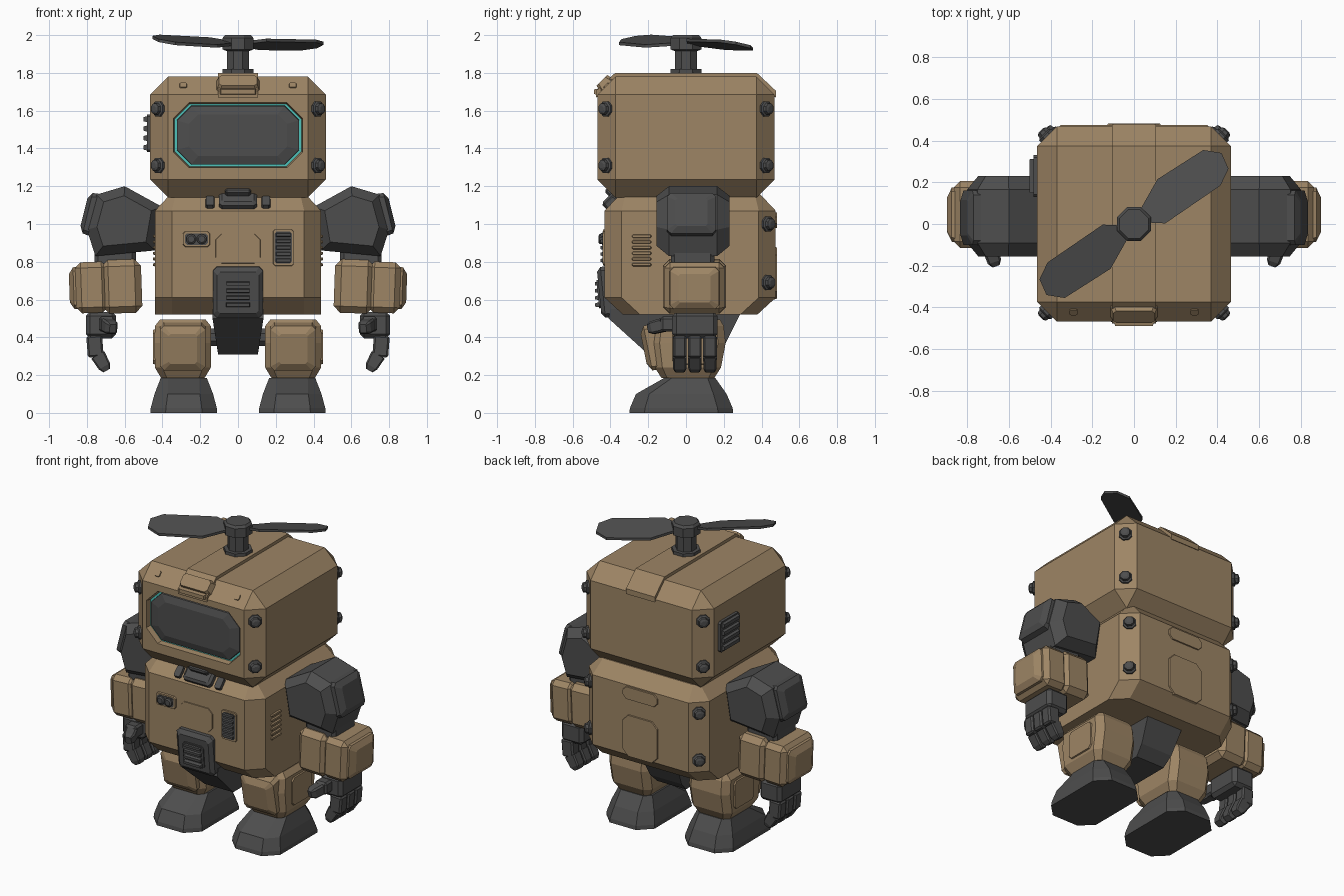
import bpy, bmesh, math
from mathutils import Vector, Matrix

if "Cube" in bpy.data.objects:
    bpy.data.objects.remove(bpy.data.objects["Cube"])


def material(name, rgb):
    m = bpy.data.materials.new(name)
    m.diffuse_color = (*rgb, 1)
    m.use_nodes = True
    m.node_tree.nodes["Principled BSDF"].inputs["Base Color"].default_value = m.diffuse_color
    return m


TAN = material("tan_paint", (0.34, 0.235, 0.13))
DARK = material("dark_metal", (0.075, 0.075, 0.075))
TEAL = material("teal_glow", (0.08, 0.55, 0.5))


def loft(name, mat, rings, mirror=""):
    """Skin a list of equal-length point rings and cap both ends."""
    bm = bmesh.new()
    vs = [[bm.verts.new(p) for p in r] for r in rings]
    n = len(vs[0])
    for a, b in zip(vs, vs[1:]):
        for i in range(n):
            bm.faces.new((a[i], a[(i + 1) % n], b[(i + 1) % n], b[i]))
    bm.faces.new(vs[0])
    bm.faces.new(vs[-1])
    bmesh.ops.remove_doubles(bm, verts=bm.verts, dist=1e-5)
    bmesh.ops.recalc_face_normals(bm, faces=bm.faces)
    me = bpy.data.meshes.new(name)
    bm.to_mesh(me)
    bm.free()
    me.materials.append(mat)
    ob = bpy.data.objects.new(name, me)
    bpy.context.collection.objects.link(ob)
    if mirror:
        mod = ob.modifiers.new("Mirror", "MIRROR")
        mod.use_axis = ("x" in mirror, "y" in mirror, False)
    return ob


def block(name, mat, levels, loc=(0, 0, 0), normal=None, mirror=""):
    """Stack of cut-corner rectangles; each level is (height, half x, half y, corner cut)."""
    M = Matrix.Translation(loc)
    if normal:
        M = M @ Vector(normal).to_track_quat('Z', 'Y').to_matrix().to_4x4()
    rings = []
    for lv in levels:
        h, x, y, c = lv[:4]
        dy = lv[4] if len(lv) > 4 else 0
        pts = [(x, y - c), (x - c, y), (c - x, y), (-x, y - c),
               (-x, c - y), (c - x, -y), (x - c, -y), (x, c - y)]
        rings.append([M @ Vector((px, py + dy, h)) for px, py in pts])
    return loft(name, mat, rings, mirror)


def chamfered(h0, h1, x, y, b):
    """Levels of a box with every edge chamfered by b."""
    return [(h0, x - b, y - b, 0), (h0 + b, x, y, b), (h1 - b, x, y, b), (h1, x - b, y - b, 0)]


def turned(name, mat, levels, loc, normal, sides=8, mirror=""):
    """Low-sided round part; each level is (height, radius)."""
    M = Matrix.Translation(loc) @ Vector(normal).to_track_quat('Z', 'Y').to_matrix().to_4x4()
    return loft(name, mat, [[M @ Vector((r * math.cos(2 * math.pi * (i + .5) / sides),
                                         r * math.sin(2 * math.pi * (i + .5) / sides), h))
                             for i in range(sides)] for h, r in levels], mirror)


def vent(name, mat, loc, normal, x, y, n, out, mirror=""):
    """Framed grille with n horizontal slats."""
    block(name + "_frame", mat, [(-.02, x, y, .012), (out * .5, x, y, .012)], loc, normal, mirror)
    up = Vector((0, 0, 1)) if abs(normal[2]) < .9 else Vector((0, 1, 0))
    step = 2 * y / n
    for i in range(n):
        p = Vector(loc) + up * (-y + step * (i + .5))
        block(f"{name}_slat_{i}", mat, [(0, x * .85, step * .4, 0), (out, x * .8, step * .22, 0)],
              p, normal, mirror)


FRONT, BACK, SIDE = (0, -1, 0), (0, 1, 0), (1, 0, 0)

# Head with recessed visor
head = block("head", TAN, chamfered(1.14, 1.78, .465, .468, .095))
cutter = block("visor_cutter", TAN, [(-.045, .335, .165, .08), (.05, .35, .18, .085)],
               (0, -.468, 1.47), FRONT)
cutter.hide_render = True
cutter.hide_viewport = True
cut = head.modifiers.new("Visor", "BOOLEAN")
cut.object, cut.operation, cut.solver = cutter, 'DIFFERENCE', 'EXACT'
block("visor_glow", TEAL, [(-.05, .335, .166, .08), (-.035, .335, .166, .08)], (0, -.468, 1.47), FRONT)
block("visor_screen", DARK, [(-.04, .325, .157, .077), (-.022, .322, .154, .076), (-.008, .26, .11, .05)],
      (0, -.468, 1.47), FRONT)

# Roof band and brow
band = [(-.476, 1.67), (-.476, 1.705), (-.375, 1.80), (.375, 1.80), (.476, 1.705), (.476, 1.67),
        (.36, 1.72), (-.36, 1.72)]
loft("roof_band", TAN, [[(s * .105, y, z) for y, z in band] for s in (-1, 1)])
block("brow_plate", TAN, [(-.02, .115, .05, .015), (.022, .1, .04, .015)],
      (0, -.43, 1.745), (0, -1, 1))
block("brow_lip", TAN, [(-.01, .1, .018, 0), (.02, .09, .012, 0)], (0, -.468, 1.70), FRONT)
block("roof_marker", TAN, [(-.01, .02, .02, .006), (.006, .018, .018, .006)],
      (.29, -.421, 1.733), (0, -1, 1), "x")

# Head corner bolts and side grille
BOLT = [(-.02, .043), (.012, .043), (.018, .033), (.034, .03), (.04, .016)]
for z in (1.31, 1.61):
    turned("head_bolt", DARK, BOLT, (.418, -.42, z), (1, -1, 0), 8, "xy")
vent("head_side_grille", DARK, (-.465, .23, 1.48), (-1, 0, 0), .1, .1, 4, .035)

# Propeller
turned("propeller_base", DARK, [(1.79, .088), (1.82, .088)], (0, 0, 0), (0, 0, 1))
turned("propeller_shaft", DARK, [(1.81, .063), (1.93, .063)], (0, 0, 0), (0, 0, 1))
turned("propeller_hub", DARK, [(1.915, .065), (1.925, .088), (1.985, .088), (2.0, .075)], (0, 0, 0), (0, 0, 1))
blade = [(.05, .03), (.1, .05), (.22, .1), (.48, .075), (.54, .01), (.52, -.07), (.44, -.11), (.12, -.09), (.05, -.03)]
ang = math.radians(38)
for k in (0, 1):
    rings = []
    for t in (-.008, .008):
        ring = []
        for r, w in blade:
            p = Matrix.Rotation(ang + math.pi * k, 3, 'Z') @ Vector((r, w, 0))
            ring.append((p.x, p.y, 1.957 - .22 * w + .03 * r * (-1, 1)[k] + t))
        rings.append(ring)
    loft(f"propeller_blade_{k}", DARK, rings)

# Torso
block("torso", TAN, [(.52, .44, .355, .09, .022), (.61, .44, .453, .09, .022),
                     (1.07, .44, .453, .09, .022), (1.155, .36, .373, .03, .022)])
for z in (.69, 1.0):
    turned("torso_bolt", DARK, BOLT, (.395, .43, z), (1, 1, 0), 8, "x")
block("back_panel", TAN, [(-.01, .13, .14, .04), (.007, .125, .135, .04)], (0, .475, .74), BACK)
block("back_tab", TAN, [(-.01, .13, .045, .025), (.007, .125, .04, .025)], (0, .475, 1.02), BACK)
block("chest_panel", TAN, [(-.01, .12, .08, .03), (.005, .117, .077, .03)], (0, -.431, .87), FRONT)

# Chest handle, lugs, sensor and grilles
slope = (0, -1, 1)
block("chest_handle_base", DARK, [(-.03, .1, .05, .015), (.02, .1, .05, .015), (.032, .085, .035, .01)],
      (0, -.392, 1.12), slope)
block("chest_handle_grip", DARK, chamfered(0, .055, .068, .028, .01), (0, -.375, 1.155), slope)
block("chest_lug", DARK, [(-.03, .024, .04, .008), (.02, .022, .035, .008)], (.148, -.395, 1.11), slope, "x")
block("sensor_frame", TAN, [(-.01, .074, .043, .012), (.012, .07, .039, .012)], (-.22, -.431, .92), FRONT)
block("sensor_plate", DARK, [(0, .06, .03, .01), (.015, .06, .03, .01)], (-.22, -.431, .92), FRONT)
for x in (-.248, -.192):
    turned("sensor_lens", DARK, [(0, .027), (.026, .027), (.032, .018)], (x, -.431, .92), FRONT, 10)
block("chest_grille_frame", TAN, [(-.01, .056, .098, .01), (.008, .053, .095, .01)], (.24, -.431, .875), FRONT)
vent("chest_grille", DARK, (.24, -.431, .875), FRONT, .046, .085, 5, .022)
for i in range(6):
    block("torso_side_slat", TAN, [(-.01, .055, .012, .008), (.01, .048, .006, .004)],
          (.44, -.235, .785 + i * .03), SIDE, mirror="x")

# Pelvis and front guard
pelvis = [(-.40, .55, .135), (-.41, .50, .135), (-.20, .31, .105), (.15, .31, .105), (.21, .37, .115), (.30, .55, .135)]
loft("pelvis", DARK, [[(s * w, y, z) for y, z, w in pelvis] for s in (-1, 1)])
tilt = (0, -1, -.1)
block("front_guard", DARK, [(-.06, .132, .135, .02), (.015, .132, .135, .02), (.035, .11, .11, .015)],
      (0, -.425, .64), tilt)
vent("guard_grille", DARK, (0, -.452, .63), tilt, .075, .075, 4, .03)
turned("hip_axle", DARK, [(-.2, .05), (.2, .05)], (0, 0, .40), SIDE)

# Legs with knee pads
LEG = .292
block("leg", TAN, [(.185, .115, .14, .03, .01), (.24, .148, .175, .04, .01), (.37, .15, .195, .04, .015),
                   (.46, .148, .185, .04, .015), (.495, .12, .16, .02, .02)], (LEG, 0, 0), mirror="x")
block("knee_pad", TAN, [(-.06, .12, .125, .02), (.012, .12, .12, .02), (.035, .075, .08, .01)],
      (LEG, -.19, .345), (0, -1, -.2), "x")
block("leg_side_pad", TAN, [(-.02, .11, .1, .02), (.012, .1, .09, .02)], (LEG + .145, .03, .35), SIDE, "x")

# Feet
block("foot", DARK, [(0, .176, .275, .08, -.025), (.025, .175, .272, .08, -.025), (.10, .155, .24, .07, -.025),
                     (.185, .122, .135, .04, .02)], (.287, 0, 0), mirror="x")

# Shoulders
outline = [(.40, 1.09), (.60, 1.20), (.75, 1.155), (.80, .97), (.755, .83), (.44, .86)]
loft("shoulder", DARK, [[(.61 + (x - .61) * k, y, 1.02 + (z - 1.02) * k) for x, z in outline]
                        for y, k in ((-.155, .72), (-.09, 1), (.165, 1), (.23, .72))], "x")
block("shoulder_pad", DARK, [(-.05, .13, .12, .02), (.03, .13, .11, .02), (.05, .085, .075, .01)],
      (.767, .03, 1.05), (.97, 0, .24), "x")
block("elbow", DARK, chamfered(.77, .90, .11, .115, .02), (.65, .035, 0), mirror="x")

# Forearms
lean = (.999, 0, -.035)
block("forearm_inner", TAN, chamfered(-.18, .03, .168, .142, .035), (.69, .045, .667), lean, "x")
block("forearm_outer", TAN, chamfered(0, .17, .16, .135, .03), (.69, .045, .667), lean, "x")
block("forearm_pad", TAN, [(.13, .135, .115, .02), (.18, .13, .11, .02), (.203, .085, .075, .01)],
      (.69, .045, .667), lean, "x")

# Hands
block("palm", DARK, chamfered(.395, .535, .08, .12, .022), (.725, .047, 0), mirror="x")
block("thumb_base", DARK, chamfered(0, .09, .042, .04, .012), (.695, -.045, .47), (0, -1, 0), "x")
block("thumb_tip", DARK, [(0, .036, .036, .01), (.06, .034, .034, .01), (.085, .018, .022, .004)],
      (.69, -.12, .465), (-.35, -1, -.25), "x")
for y in (-.033, .047, .127):
    block("finger_knuckle", DARK, chamfered(-.055, .06, .036, .042, .01), (.757, y, .35), (.08, 0, 1), "x")
    block("finger_tip", DARK, [(-.055, .026, .02, .005), (-.03, .035, .034, .008), (.04, .036, .04, .008)],
          (.722, y, .272), (.5, 0, .87), "x")
